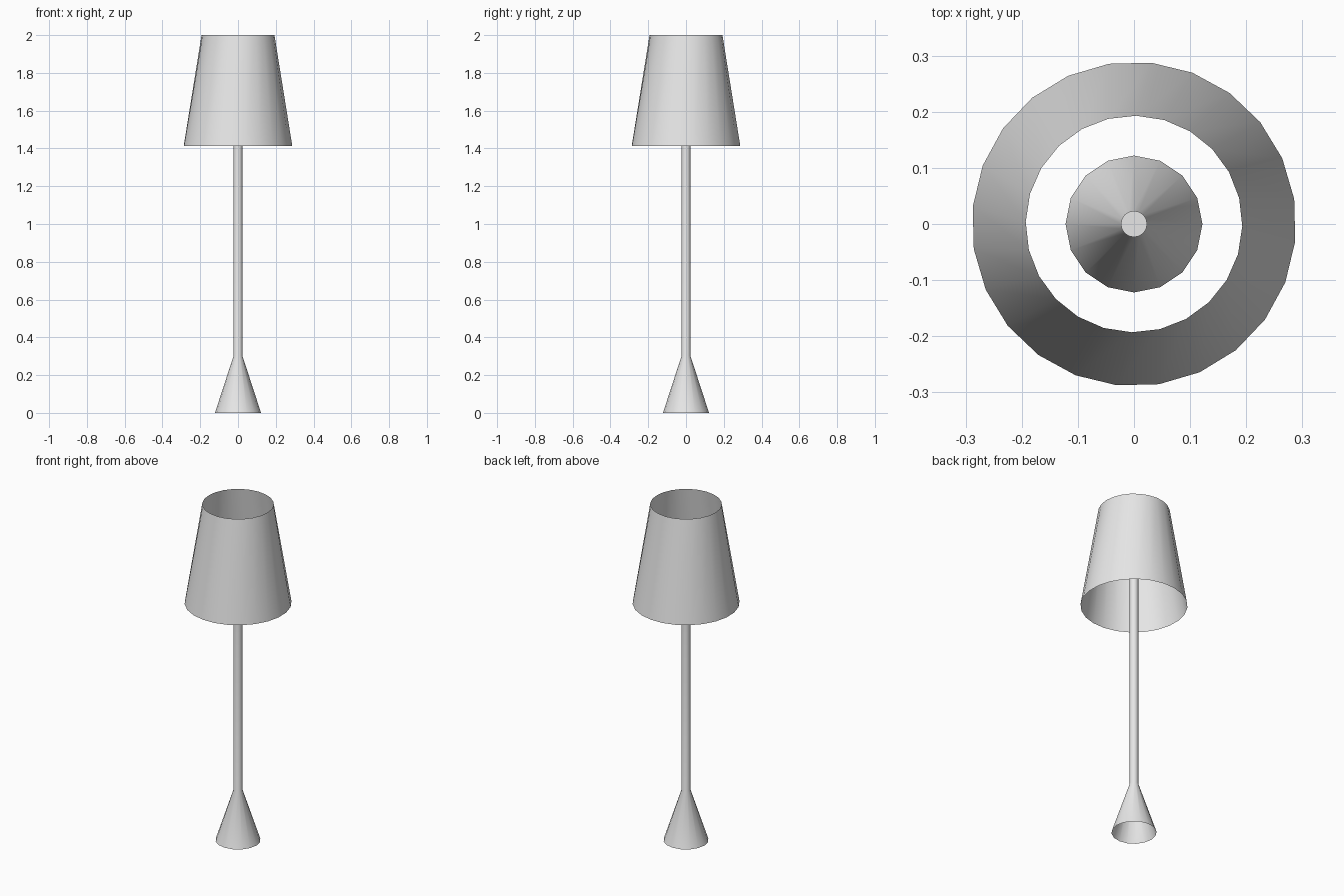
import bpy
import bmesh
import math

cube = bpy.data.objects.get("Cube")
if cube:
    bpy.data.objects.remove(cube, do_unlink=True)

# Single neutral grey for the whole lamp
grey = bpy.data.materials.new("light_grey")
grey.use_nodes = True
colour = (0.8, 0.8, 0.8, 1.0)
grey.diffuse_color = colour
grey.node_tree.nodes["Principled BSDF"].inputs["Base Color"].default_value = colour


def revolve(name, profile, sides, cap_top=False):
    """Skin a stack of rings, each given as (radius, height, turn in degrees)."""
    bm = bmesh.new()
    rings = []
    for radius, z, turn in profile:
        ring = []
        for i in range(sides):
            a = math.radians(turn) + math.tau * i / sides
            ring.append(bm.verts.new((radius * math.cos(a), radius * math.sin(a), z)))
        rings.append(ring)
    for low, high in zip(rings, rings[1:]):
        for i in range(sides):
            j = (i + 1) % sides
            bm.faces.new((low[i], low[j], high[j], high[i]))
    if cap_top:
        bm.faces.new(rings[-1])
    mesh = bpy.data.meshes.new(name)
    bm.to_mesh(mesh)
    bm.free()
    mesh.materials.append(grey)
    obj = bpy.data.objects.new(name, mesh)
    bpy.context.collection.objects.link(obj)
    bpy.ops.object.select_all(action="DESELECT")
    obj.select_set(True)
    bpy.context.view_layer.objects.active = obj
    bpy.ops.object.shade_smooth_by_angle(angle=math.radians(30))
    return obj


# Hollow conical foot running into a slim capped pole
revolve("base_and_pole",
        [(0.122, 0.0, 0), (0.0235, 0.302, 0), (0.0235, 1.72, 0)],
        16, cap_top=True)

# Thin open lampshade, slightly twisted between its two rims
revolve("lampshade", [(0.289, 1.413, 8.9), (0.193, 2.0, 13.8)], 24)
